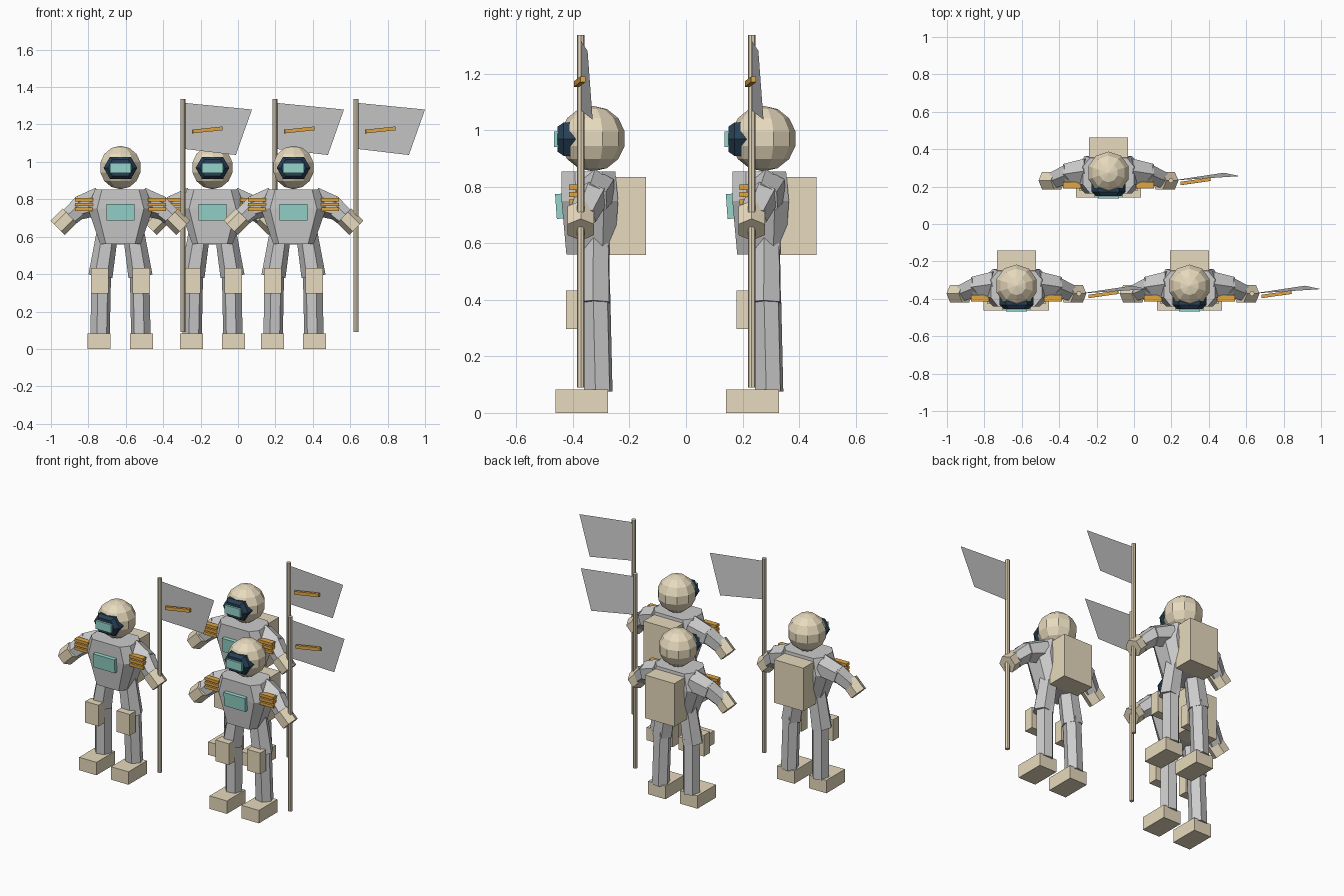
import bpy, bmesh, math
from mathutils import Vector, Matrix

if "Cube" in bpy.data.objects:
    bpy.data.objects.remove(bpy.data.objects["Cube"])


def material(name, rgb):
    m = bpy.data.materials.new(name)
    m.diffuse_color = (*rgb, 1)
    m.use_nodes = True
    m.node_tree.nodes["Principled BSDF"].inputs["Base Color"].default_value = m.diffuse_color
    return m


TAN = material("tan", (0.80, 0.70, 0.51))
TEAL = material("teal", (0.30, 0.66, 0.60))
NAVY = material("navy", (0.02, 0.05, 0.09))
GOLD = material("gold", (0.75, 0.38, 0.06))


def finish(name, bm, mat, origin):
    bmesh.ops.recalc_face_normals(bm, faces=bm.faces)
    me = bpy.data.meshes.new(name)
    bm.to_mesh(me)
    bm.free()
    ob = bpy.data.objects.new(name, me)
    ob.location = origin
    if mat:
        me.materials.append(mat)
    bpy.context.collection.objects.link(ob)
    return ob


def box(name, origin, lo, hi, mat=None, rot=(0, 0, 0)):
    lo, hi = Vector(lo), Vector(hi)
    bm = bmesh.new()
    bmesh.ops.create_cube(bm, size=1)
    m = Matrix.Translation((lo + hi) / 2)
    for angle, axis in zip(rot, "XYZ"):
        m = m @ Matrix.Rotation(math.radians(angle), 4, axis)
    bm.transform(m @ Matrix.Diagonal((*(hi - lo), 1)))
    finish(name, bm, mat, origin)


def limb(name, origin, a, b, r1, r2, mat=None, sides=6):
    a, b = Vector(a), Vector(b)
    bm = bmesh.new()
    m = Matrix.Translation((a + b) / 2) @ (b - a).to_track_quat('Z', 'Y').to_matrix().to_4x4()
    bmesh.ops.create_cone(bm, cap_ends=True, segments=sides, radius1=r1, radius2=r2,
                          depth=(b - a).length, matrix=m)
    finish(name, bm, mat, origin)


def loft(name, origin, rings, mat=None):
    bm = bmesh.new()
    loops = [[bm.verts.new(p) for p in ring] for ring in rings]
    for l0, l1 in zip(loops, loops[1:]):
        for i in range(len(l0)):
            j = (i + 1) % len(l0)
            bm.faces.new((l0[i], l0[j], l1[j], l1[i]))
    bm.faces.new(loops[0])
    bm.faces.new(loops[-1])
    finish(name, bm, mat, origin)


def torso_ring(z, hx, hy, cy):
    # rectangle with chamfered corners
    pts = [(hx, .5 * hy), (.72 * hx, hy), (-.72 * hx, hy), (-hx, .5 * hy),
           (-hx, -.5 * hy), (-.72 * hx, -hy), (.72 * hx, -hy), (hx, -.5 * hy)]
    return [(x, y + cy, z) for x, y in pts]


def visor_ring(y, k):
    pts = [(.09, 0), (.056, .059), (-.056, .059), (-.09, 0), (-.056, -.059), (.056, -.059)]
    return [(x * k, y, .968 + z * k) for x, z in pts]


def astronaut(o):
    # helmet and visor
    bm = bmesh.new()
    bmesh.ops.create_uvsphere(bm, u_segments=10, v_segments=7, radius=.116,
                              matrix=Matrix.Translation((0, 0, .97)))
    finish("helmet", bm, TAN, o)
    loft("visor_frame", o, [visor_ring(-.06, 1), visor_ring(-.103, 1), visor_ring(-.124, .75)], NAVY)
    box("visor_glass", o, (-.056, -.137, .941), (.056, -.11, .995), TEAL)

    # torso, chest panel and backpack
    loft("torso", o, [torso_ring(.56, .108, .085, -.008), torso_ring(.75, .174, .1, -.01),
                      torso_ring(.853, .137, .095, -.015)])
    box("chest_panel", o, (-.075, -.13, .687), (.075, -.095, .775), TEAL, (4, 0, 0))
    box("backpack", o, (-.104, .06, .558), (.104, .188, .834), TAN)

    for s, side in ((-1, "right"), (1, "left")):
        # arm, cuff bands and glove
        limb(side + "_upper_arm", o, (s * .11, .012, .79), (s * .225, -.005, .752), .075, .062)
        limb(side + "_forearm", o, (s * .20, 0, .77), (s * .285, -.035, .695), .06, .05)
        limb(side + "_glove", o, (s * .271, -.042, .712), (s * .336, -.042, .648), .054, .054, TAN)
        for z in (.798, .772, .746):
            box(side + "_arm_band", o, (s * .195 - .048, -.084, z - .009),
                (s * .195 + .048, -.05, z + .009), GOLD)
        # leg, knee pad and boot
        limb(side + "_thigh", o, (s * .072, .006, .61), (s * .107, .004, .388), .058, .065)
        limb(side + "_shin", o, (s * .102, .012, .42), (s * .109, .02, .075), .053, .053)
        box(side + "_knee_pad", o, (s * .111 - .047, -.095, .296), (s * .111 + .047, -.035, .432), TAN)
        box(side + "_boot", o, (s * .1135 - .0615, -.132, 0), (s * .1135 + .0615, .055, .083), TAN)

    # flag on a pole
    limb("flag_pole", o, (.334, -.042, .09), (.334, -.042, 1.336), .0135, .0135, TAN, 8)
    bm = bmesh.new()
    bm.faces.new([bm.verts.new(p) for p in ((.336, -.042, 1.316), (.703, -.018, 1.28),
                                            (.617, 0, 1.037), (.336, -.042, 1.07))])
    finish("flag", bm, None, o)
    box("flag_stripe", o, (.385, -.055, 1.161), (.546, -.037, 1.181), GOLD, (0, -6, 8))


for cx, cy in ((-.6285, -.33), (.2968, -.33), (-.1364, .274)):
    astronaut((cx, cy, 0))
